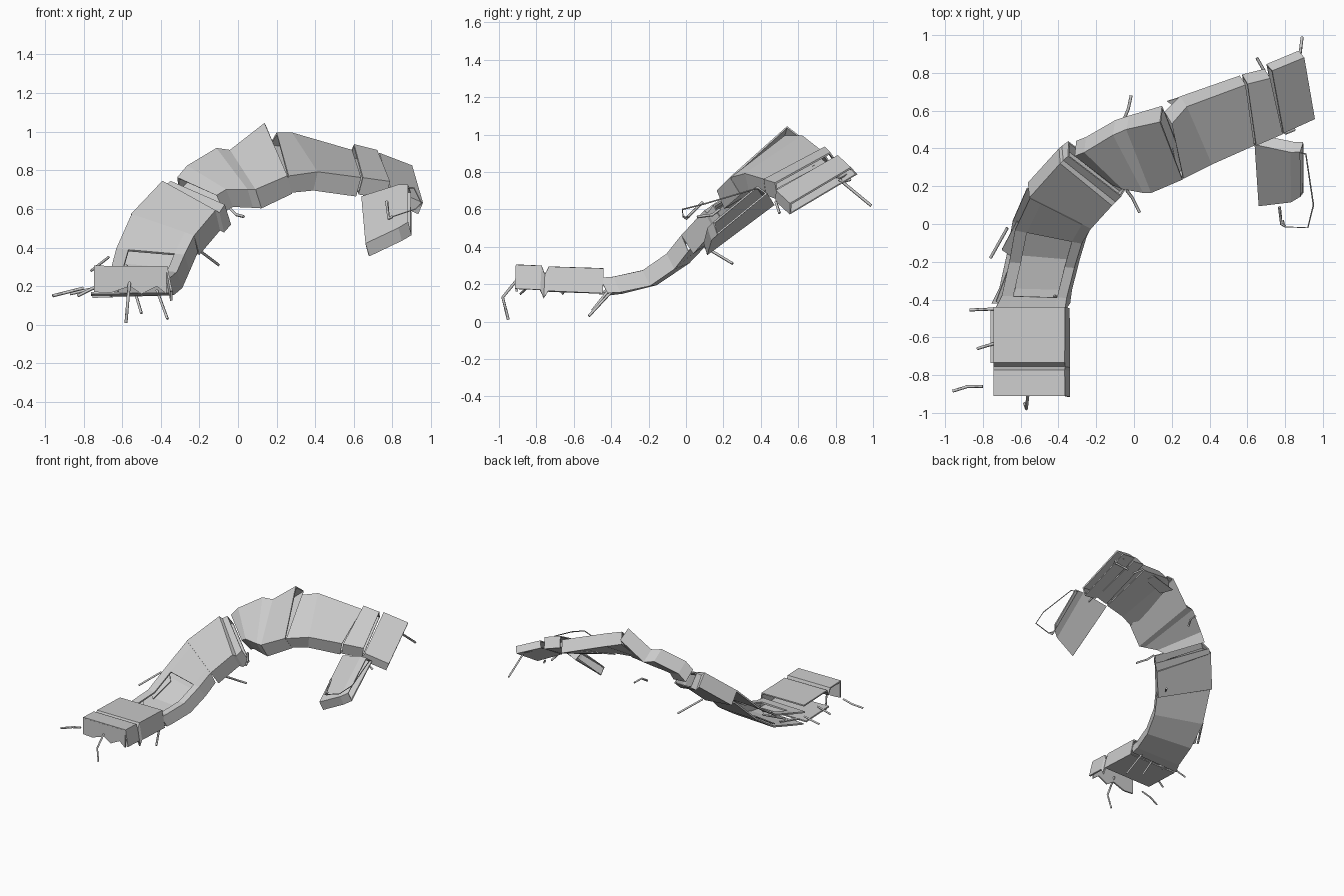
import bpy, bmesh, random
from mathutils import Vector as V

if "Cube" in bpy.data.objects:
    bpy.data.objects.remove(bpy.data.objects["Cube"])

random.seed(4)


def make(name, faces, thick=0.012):
    bm = bmesh.new()
    for f in faces:
        bm.faces.new([bm.verts.new(p) for p in f])
    bmesh.ops.remove_doubles(bm, verts=bm.verts, dist=0.0005)
    bmesh.ops.recalc_face_normals(bm, faces=bm.faces)
    me = bpy.data.meshes.new(name)
    bm.to_mesh(me)
    bm.free()
    ob = bpy.data.objects.new(name, me)
    bpy.context.collection.objects.link(ob)
    m = ob.modifiers.new("thickness", "SOLIDIFY")
    m.thickness, m.offset = thick, 0
    return ob


def segment(name, stations, depth, floor=(0, 99), holes=(), outer=True):
    """Banked shell: roof, inner wall, floor and, where it survives, the outer wall."""
    st = [(V(o), V(i)) for o, i in stations]
    along = (st[-1][0] + st[-1][1]) - (st[0][0] + st[0][1])
    split = (0, 0.18, 0.86, 1) if holes else (0, 1)
    rings = []
    for o, i in st:
        side = (i - o).normalized()
        n = side.cross(along).normalized()
        top = [o.lerp(i, t) for t in split]
        rings.append((top, i - n * depth + side * 0.025, o - n * depth - side * 0.015))
    faces = []
    for k, (a, b) in enumerate(zip(rings, rings[1:])):
        for j in range(len(split) - 1):
            if not (k in holes and j == 1):
                faces.append([a[0][j], b[0][j], b[0][j + 1], a[0][j + 1]])
        faces.append([a[0][-1], b[0][-1], b[1], a[1]])
        if floor[0] <= k < floor[1]:
            faces.append([a[1], b[1], b[2], a[2]])
        if outer:
            faces.append([a[2], b[2], b[0][0], a[0][0]])
    make(name, faces)


def rod(name, pts, r=0.008):
    cu = bpy.data.curves.new(name, "CURVE")
    cu.dimensions = "3D"
    cu.bevel_depth, cu.bevel_resolution = r, 0
    cu.use_fill_caps = True
    sp = cu.splines.new("POLY")
    sp.points.add(len(pts) - 1)
    for p, q in zip(sp.points, pts):
        p.co = (*q, 1)
    bpy.context.collection.objects.link(bpy.data.objects.new(name, cu))


# Lowest, level segment with its cross groove
segment("front_segment",
        [((-.745, y, z), (-.37, y, z)) for y, z in
         ((-.91, .30), (-.775, .295), (-.755, .25), (-.73, .29), (-.44, .28))],
        .125, floor=(3, 99), outer=False)
# Jagged end cap
xs = [-.745, -.66, -.56, -.5, -.42, -.37]
zs = [.17, .165, .2, .16, .2, .16]
make("front_cap", [[(xs[k], -.905, .30), (xs[k + 1], -.905, .30),
                    (xs[k + 1], -.905, zs[k + 1]), (xs[k], -.905, zs[k])] for k in range(5)])

# Rising segment with the roof hole
segment("rising_segment",
        [((-.74, -.46, .22), (-.37, -.46, .23)), ((-.70, -.38, .23), (-.36, -.39, .235)),
         ((-.66, -.2, .275), (-.32, -.23, .27)), ((-.63, -.03, .39), (-.28, -.1, .36)),
         ((-.55, .14, .57), (-.23, -.02, .46))], .085, holes=(1, 2), outer=False)
segment("upper_curve_segment",
        [((-.55, .14, .57), (-.23, -.02, .46)), ((-.39, .32, .74), (-.12, .10, .59)),
         ((-.375, .335, .72), (-.10, .12, .58)), ((-.345, .36, .74), (-.07, .15, .62))], .11)

# Crest segments
segment("crest_segment_a",
        [((-.31, .36, .76), (-.11, .21, .67)), ((-.26, .38, .82), (-.06, .19, .70)),
         ((-.11, .47, .91), (.05, .17, .70)), ((-.04, .50, .90), (.09, .17, .70)),
         ((.14, .54, 1.04), (.255, .24, .77))], .10)
segment("crest_segment_b",
        [((.20, .53, .99), (.26, .245, .77)), ((.28, .62, .99), (.41, .32, .79)),
         ((.59, .735, .90), (.635, .42, .76))], .09)
segment("crest_segment_c",
        [((.60, .74, .93), (.645, .42, .76)), ((.72, .77, .90), (.785, .48, .74))], .08)
segment("end_segment",
        [((.73, .81, .885), (.79, .485, .70)), ((.90, .88, .82), (.955, .56, .63))], .05)

# Hanging chunk below the far end
segment("hanging_chunk",
        [((.64, .42, .66), (.66, .10, .42)), ((.83, .38, .72), (.83, .12, .50)),
         ((.88, .38, .72), (.88, .15, .53))], .06)
rod("chunk_wire", [(.84, .39, .71), (.91, .37, .71), (.95, .10, .63), (.92, -.02, .60),
                   (.80, -.015, .56), (.79, .02, .56)], .004)

# Bent reinforcement bars
bars = [
    [(-.56, -.89, .24), (-.57, -.98, .13), (-.58, -.95, .01)],
    [(-.74, -.45, .19), (-.87, -.455, .16)],
    [(-.73, -.63, .20), (-.83, -.66, .15)],
    [(-.80, -.86, .19), (-.88, -.86, .17), (-.96, -.885, .15)],
    [(-.42, -.38, .18), (-.365, -.52, .03)],
    [(-.53, -.42, .16), (-.50, -.5, .06)],
    [(-.05, .56, .68), (-.03, .61, .71), (-.015, .68, .70)],
    [(-.04, .18, .60), (-.01, .14, .57), (.03, .06, .56)],
    [(-.22, .10, .40), (-.10, .25, .31)],
    [(.65, .88, .76), (.69, .81, .74)],
    [(.87, .82, .76), (.89, .99, .62)],
    [(.77, .09, .64), (.78, 0, .55), (.80, -.01, .56)],
    [(-.67, -.02, .35), (-.76, -.18, .28)],
    [(.80, .48, .64), (.85, .50, .58)],
]
for k, b in enumerate(bars):
    rod(f"rebar_{k + 1}", b)

# Loose broken plates along the outer edge
for k, (c, d) in enumerate([((-.70, -.33, .19), (.06, .16, .02)), ((-.66, -.06, .29), (.08, .15, .10)),
                            ((.30, .69, .86), (.25, .08, -.01)), ((.80, .85, .80), (.06, .04, -.02))]):
    c, d = V(c), V(d)
    w = V((.5, -.35, -.22)) * .15
    make(f"broken_plate_{k + 1}",
         [[c - d / 2, c + d / 2, c + d * .4 + w * random.uniform(.7, 1), c - d * .5 + w]], .008)
